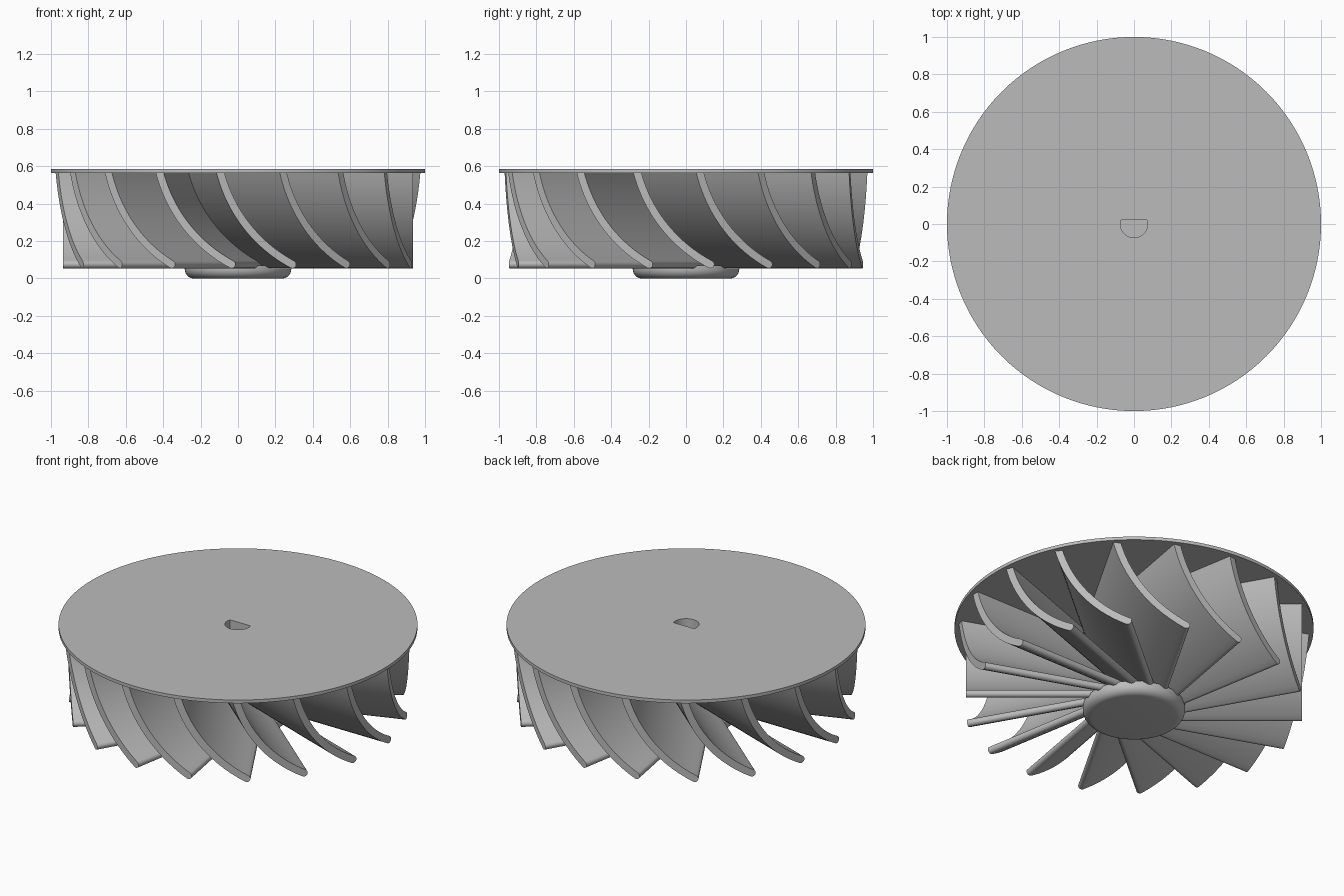
import bpy, bmesh
from math import sin, cos, pi, radians, asin

if "Cube" in bpy.data.objects:
    bpy.data.objects.remove(bpy.data.objects["Cube"])

grey = bpy.data.materials.new("plain grey")
grey.use_nodes = True
COLOUR = (0.5, 0.5, 0.5, 1)
grey.diffuse_color = COLOUR
grey.node_tree.nodes["Principled BSDF"].inputs["Base Color"].default_value = COLOUR

PLATE_BOTTOM, PLATE_TOP = 0.565, 0.585
SOCKET_FLOOR = 0.27


def select_only(obj):
    bpy.ops.object.select_all(action='DESELECT')
    obj.select_set(True)
    bpy.context.view_layer.objects.active = obj


def finish(obj):
    select_only(obj)
    bpy.ops.object.shade_smooth_by_angle(angle=radians(30))


def mesh_object(name, bm):
    bmesh.ops.remove_doubles(bm, verts=bm.verts, dist=1e-5)
    bmesh.ops.recalc_face_normals(bm, faces=bm.faces)
    mesh = bpy.data.meshes.new(name)
    bm.to_mesh(mesh)
    bm.free()
    mesh.materials.append(grey)
    obj = bpy.data.objects.new(name, mesh)
    bpy.context.collection.objects.link(obj)
    return obj


def circle(radius, count):
    return [(radius * cos(2 * pi * i / count), radius * sin(2 * pi * i / count))
            for i in range(count)]


def d_outline(radius=0.073, flat=0.022, steps=32):
    """Round shaft hole with a flat on the back side."""
    a = asin(flat / radius)
    sweep = pi + 2 * a
    return [(radius * cos(a - sweep * i / steps), radius * sin(a - sweep * i / steps))
            for i in range(steps + 1)]


def pierced_plate(name, outer, hole, z0, z1):
    curve = bpy.data.curves.new(name, 'CURVE')
    curve.dimensions = '2D'
    curve.fill_mode = 'BOTH'
    curve.extrude = (z1 - z0) / 2
    for outline in (outer, hole):
        spline = curve.splines.new('POLY')
        spline.points.add(len(outline) - 1)
        for point, (x, y) in zip(spline.points, outline):
            point.co = (x, y, 0, 1)
        spline.use_cyclic_u = True
    curve.materials.append(grey)
    obj = bpy.data.objects.new(name, curve)
    obj.location.z = (z0 + z1) / 2
    bpy.context.collection.objects.link(obj)
    select_only(obj)
    bpy.ops.object.convert(target='MESH')
    obj = bpy.context.view_layer.objects.active
    bm = bmesh.new()
    bm.from_mesh(obj.data)
    bmesh.ops.remove_doubles(bm, verts=bm.verts, dist=1e-5)
    bmesh.ops.recalc_face_normals(bm, faces=bm.faces)
    bm.to_mesh(obj.data)
    bm.free()
    finish(obj)


# Top disc and the shaft socket beneath it
pierced_plate("top_disc", circle(1.0, 128), d_outline(), PLATE_BOTTOM, PLATE_TOP)
pierced_plate("shaft_socket", circle(0.12, 48), d_outline(), SOCKET_FLOOR, PLATE_BOTTOM)

# Hub: rounded foot with a solid core that closes the socket
fillet = 0.05
profile = [(0, 0)]
profile += [(0.235 + fillet * sin(pi / 2 * i / 8), fillet - fillet * cos(pi / 2 * i / 8))
            for i in range(9)]
profile += [(0.285, 0.07), (0.12, 0.07), (0.12, SOCKET_FLOOR), (0, SOCKET_FLOOR)]
bm = bmesh.new()
verts = [bm.verts.new((r, 0, z)) for r, z in profile]
edges = [bm.edges.new(pair) for pair in zip(verts, verts[1:])]
bmesh.ops.spin(bm, geom=verts + edges, cent=(0, 0, 0), axis=(0, 0, 1),
               angle=2 * pi, steps=64)
finish(mesh_object("hub", bm))

# Blade section: an arc with a rounded lower lip, extruded outwards
start, end = radians(14.3), radians(62.3)
R, half = 0.778, 0.021
cy, cz = 0.492, 0.764
STEPS = 20


def arc_point(radius, phi):
    return cy - radius * cos(phi), cz - radius * sin(phi)


angles = [start + (end - start) * i / STEPS for i in range(STEPS + 1)]
section = [arc_point(R + half, a) for a in angles]
lip_y, lip_z = arc_point(R, end)
for i in range(1, 10):
    a = pi * i / 10
    section.append((lip_y + half * (sin(end) * sin(a) - cos(end) * cos(a)),
                    lip_z - half * (cos(end) * sin(a) + sin(end) * cos(a))))
section += [arc_point(R - half, a) for a in reversed(angles)]

bm = bmesh.new()
face = bm.faces.new([bm.verts.new((0, y, z)) for y, z in section])
grown = bmesh.ops.extrude_face_region(bm, geom=[face], use_keep_orig=True)
moved = [g for g in grown["geom"] if isinstance(g, bmesh.types.BMVert)]
bmesh.ops.translate(bm, verts=moved, vec=(0.935, 0, 0))
blade = mesh_object("blade_1", bm)
finish(blade)

# Ring of equal blades
COUNT = 18
for i in range(1, COUNT):
    copy = bpy.data.objects.new(f"blade_{i + 1}", blade.data)
    copy.rotation_euler.z = 2 * pi * i / COUNT
    bpy.context.collection.objects.link(copy)
